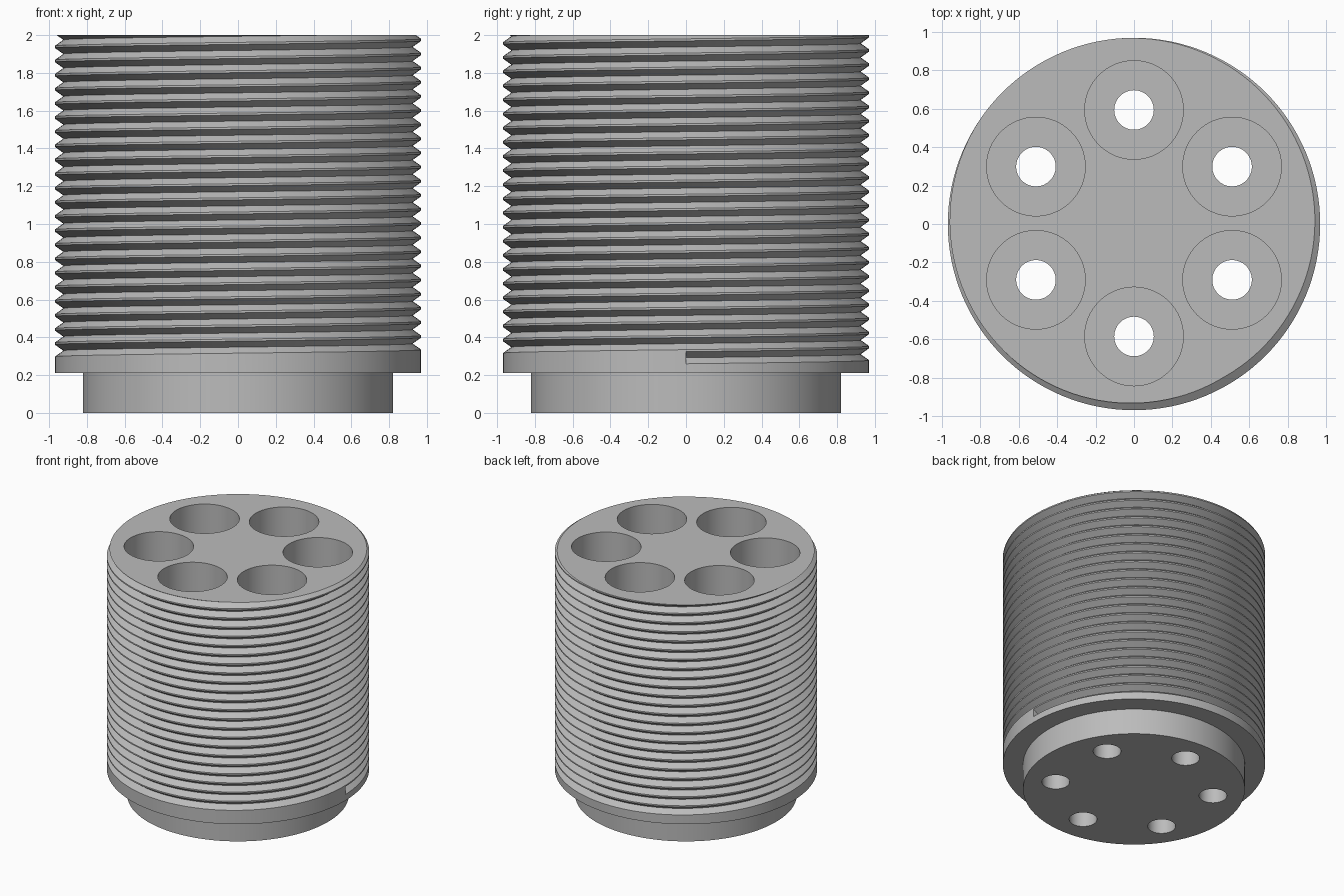
import bpy, bmesh, math

if "Cube" in bpy.data.objects:
    bpy.data.objects.remove(bpy.data.objects["Cube"])

SEG = 128                        # segments around the body
PITCH, GROOVE = 0.0748, 0.064    # thread pitch and groove opening
CREST, ROOT = 0.97, 0.925        # thread radii
NECK, STEP, START, TOP = 0.82, 0.21, 0.26, 2.0
TURNS = 26

grey = bpy.data.materials.new("grey")
grey.diffuse_color = (0.5, 0.5, 0.5, 1)
grey.use_nodes = True
grey.node_tree.nodes["Principled BSDF"].inputs["Base Color"].default_value = grey.diffuse_color


def make_object(name, bm):
    bmesh.ops.recalc_face_normals(bm, faces=bm.faces[:])
    mesh = bpy.data.meshes.new(name)
    bm.to_mesh(mesh)
    bm.free()
    mesh.materials.append(grey)
    ob = bpy.data.objects.new(name, mesh)
    bpy.context.collection.objects.link(ob)
    return ob


def ring(bm, r, z, n, cx=0, cy=0):
    return [bm.verts.new((cx + r * math.cos(2 * math.pi * j / n),
                          cy + r * math.sin(2 * math.pi * j / n), z))
            for j in range(n)]


def bridge(bm, a, b):
    n = len(a)
    for j in range(n):
        bm.faces.new((a[j], a[(j + 1) % n], b[(j + 1) % n], b[j]))


# Neck and flange underside
bm = bmesh.new()
neck_bottom = ring(bm, NECK, 0, SEG)
neck_top = ring(bm, NECK, STEP, SEG)
flange = ring(bm, CREST, STEP, SEG)
bm.faces.new(neck_bottom)
bridge(bm, neck_bottom, neck_top)
bridge(bm, neck_top, flange)

# Helical thread: each turn has crest, root, crest
profile = [(0, CREST), (GROOVE / 2, ROOT), (GROOVE, CREST)]
cols = []
for j in range(SEG):
    a = 2 * math.pi * j / SEG
    col = []
    for i in range(3 * TURNS + 3):
        dz, r = profile[i % 3]
        z = START + PITCH * (i // 3 + j / SEG) + dz
        col.append(bm.verts.new((r * math.cos(a), r * math.sin(a), z)))
    cols.append(col)
for j in range(SEG):
    last = j == SEG - 1
    a = cols[j]
    b = cols[0][3:] if last else cols[j + 1]
    for i in range(3 * TURNS - 1):
        bm.faces.new((a[i], b[i], b[i + 1], a[i + 1]))
    # flange wall below the first groove
    lower = [flange[j], flange[(j + 1) % SEG]]
    extra = [cols[0][0], cols[0][2]] if last else []
    bm.faces.new(lower + extra + [b[0], a[0]])
bm.faces.new(cols[0][:3])        # end face of the groove

# Flat top cut through the thread
bmesh.ops.bisect_plane(bm, geom=bm.verts[:] + bm.edges[:] + bm.faces[:],
                       plane_co=(0, 0, TOP), plane_no=(0, 0, 1),
                       clear_outer=True)
bmesh.ops.holes_fill(bm, edges=[e for e in bm.edges if e.is_boundary], sides=0)
body = make_object("threaded_body", bm)

# Six deep bores, each with a narrow through hole in its floor
bm = bmesh.new()
for k in range(6):
    a = math.pi / 2 + k * math.pi / 3
    cx, cy = 0.59 * math.cos(a), 0.59 * math.sin(a) + 0.004
    steps = [(0.103, -0.1), (0.103, 0.3), (0.257, 0.3), (0.257, 2.1)]
    rings = [ring(bm, r, z, 64, cx, cy) for r, z in steps]
    for low, high in zip(rings, rings[1:]):
        bridge(bm, low, high)
    bm.faces.new(rings[0])
    bm.faces.new(rings[-1])
cutter = make_object("bore_cutter", bm)
cutter.hide_render = True

bpy.context.view_layer.objects.active = body
body.select_set(True)
mod = body.modifiers.new("bores", 'BOOLEAN')
mod.operation = 'DIFFERENCE'
mod.solver = 'EXACT'
mod.object = cutter
bpy.ops.object.modifier_apply(modifier=mod.name)
bpy.data.objects.remove(cutter)
bpy.ops.object.shade_smooth_by_angle(angle=math.radians(30))
